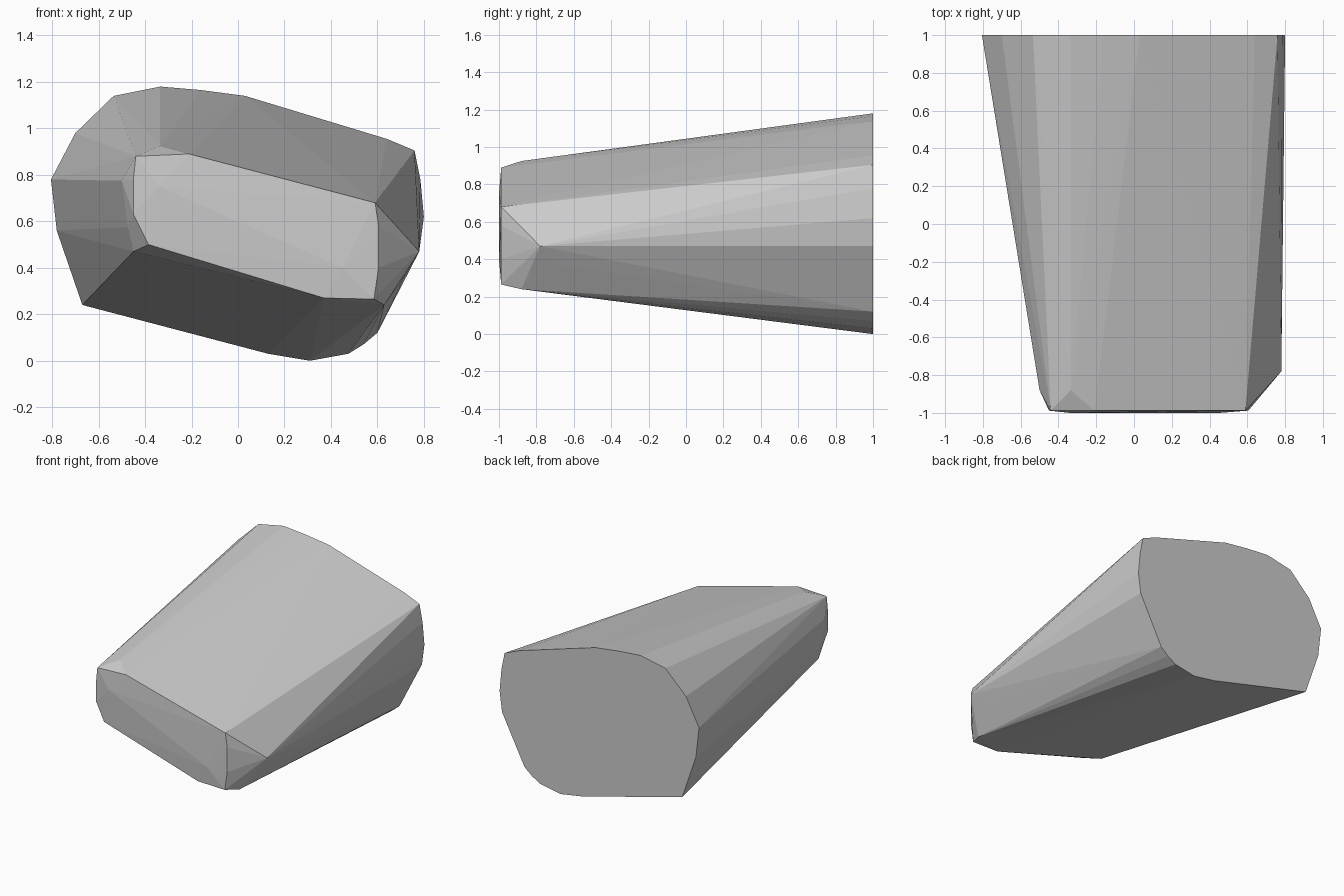
import bpy
import bmesh

# Remove the default object
default_object = bpy.data.objects.get("Cube")
if default_object:
    bpy.data.objects.remove(default_object, do_unlink=True)


def make_material(name, colour):
    material = bpy.data.materials.new(name)
    material.use_nodes = True
    material.diffuse_color = colour
    shader = next(n for n in material.node_tree.nodes if n.type == "BSDF_PRINCIPLED")
    shader.inputs["Base Color"].default_value = colour
    return material


def profile(outline, depth):
    """Place an (x, z) outline at one depth along y."""
    return [(x, depth, z) for x, z in outline]


def hull_object(name, points, material):
    """Wrap points in a convex faceted shell with flat faces."""
    bm = bmesh.new()
    for point in points:
        bm.verts.new(point)
    result = bmesh.ops.convex_hull(bm, input=bm.verts)
    unused = {v for v in result["geom_interior"] + result["geom_unused"]
              if isinstance(v, bmesh.types.BMVert) and v.is_valid}
    bmesh.ops.delete(bm, geom=list(unused), context="VERTS")
    bmesh.ops.dissolve_limit(bm, angle_limit=0.01, verts=bm.verts, edges=bm.edges)
    bmesh.ops.recalc_face_normals(bm, faces=bm.faces)
    mesh = bpy.data.meshes.new(name)
    bm.to_mesh(mesh)
    bm.free()
    mesh.materials.append(material)
    obj = bpy.data.objects.new(name, mesh)
    bpy.context.collection.objects.link(obj)
    return obj


# Wide flat back end
back_outline = [
    (-.805, .78), (-.7, .98), (-.535, 1.14), (-.335, 1.18), (-.16, 1.165),
    (.03, 1.14), (.64, .955), (.76, .905), (.785, .78), (.8, .62),
    (.78, .47), (.6, .12), (.54, .07), (.475, .03), (.31, 0),
    (.13, .03), (-.67, .24), (-.78, .56),
]

# Narrow front rim and the slightly bulging front face
front_rim = [
    (-.44, .88), (-.21, .89), (.59, .68), (.605, .58), (.605, .4),
    (.585, .265), (.37, .27), (-.385, .5), (-.45, .63), (-.45, .78),
]
front_bulge = [(-.34, .75), (.45, .4)]

# Bevelled shoulder between the front rim and the tapering sides
shoulder = [
    (-.5, -.88, .775), (-.475, -.88, .575), (-.45, -.88, .47),
    (-.335, -.88, .925), (.63, -.88, .24), (.78, -.78, .47), (.72, -.67, .37),
]

grey = make_material("plain grey", (.6, .6, .6, 1))
points = (profile(back_outline, 1) + profile(front_rim, -.988)
          + profile(front_bulge, -1) + shoulder)
hull_object("tapered_block", points, grey)
